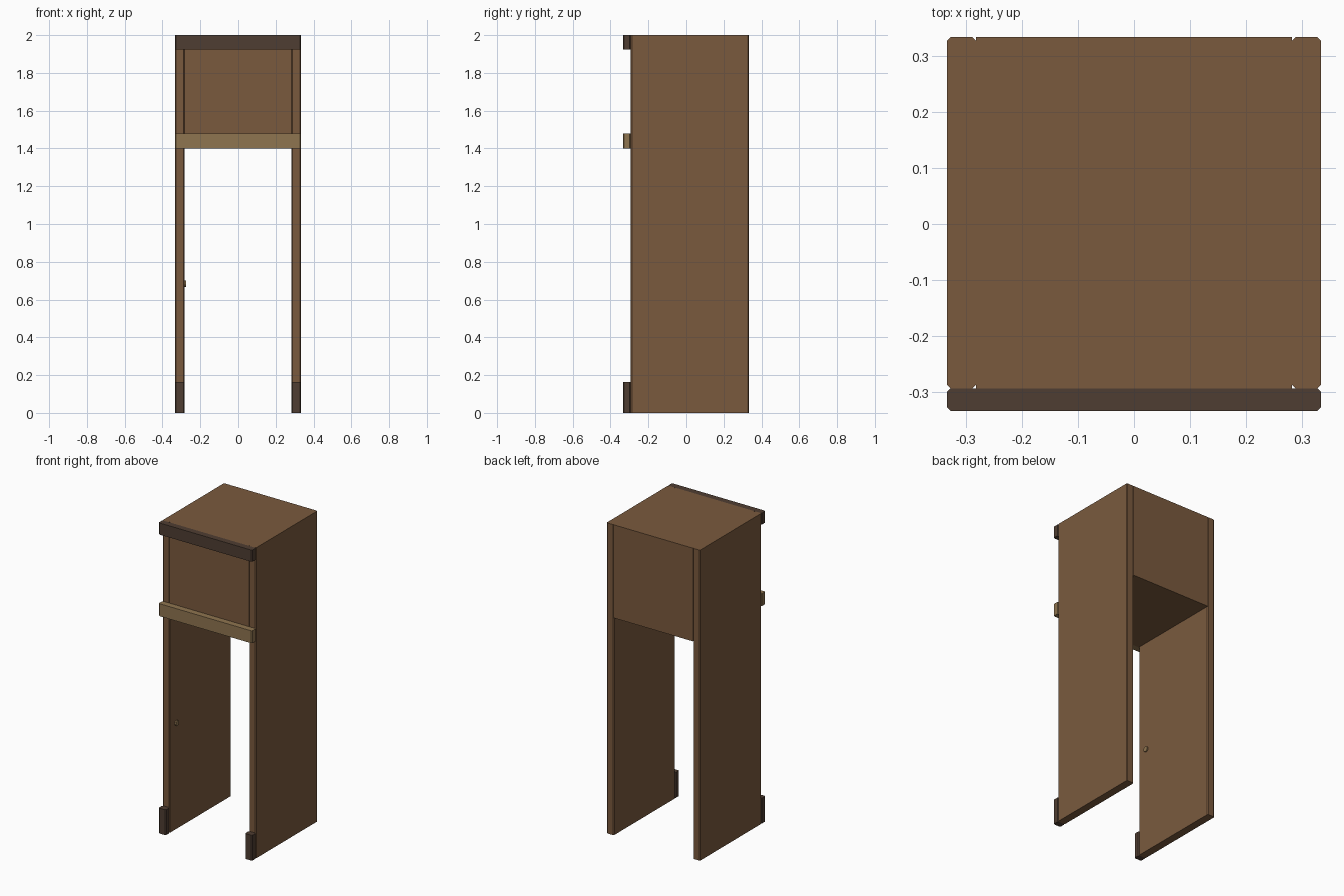
import bpy, bmesh, math
from mathutils import Matrix

if "Cube" in bpy.data.objects:
    bpy.data.objects.remove(bpy.data.objects["Cube"])


def mat(name, rgb):
    m = bpy.data.materials.new(name)
    m.diffuse_color = (*rgb, 1)
    m.use_nodes = True
    m.node_tree.nodes["Principled BSDF"].inputs["Base Color"].default_value = m.diffuse_color
    return m


BROWN = mat("brown_wood", (0.195, 0.102, 0.048))
DARK = mat("dark_wood", (0.078, 0.048, 0.032))
LIGHT = mat("light_wood", (0.275, 0.178, 0.08))


def finish(name, bm, material):
    bmesh.ops.recalc_face_normals(bm, faces=bm.faces)
    me = bpy.data.meshes.new(name)
    bm.to_mesh(me)
    bm.free()
    me.materials.append(material)
    ob = bpy.data.objects.new(name, me)
    bpy.context.collection.objects.link(ob)
    return ob


def board(name, lo, hi, material, chamfer=0.006):
    """Box between two corners, with chamfered upright edges."""
    bm = bmesh.new()
    bmesh.ops.create_cube(bm, size=1)
    for v in bm.verts:
        v.co = [lo[i] if v.co[i] < 0 else hi[i] for i in range(3)]
    if chamfer:
        upright = [e for e in bm.edges
                   if abs(e.verts[0].co.z - e.verts[1].co.z) > 1e-5]
        bmesh.ops.bevel(bm, geom=upright, offset=chamfer, segments=1,
                        affect='EDGES', profile=0.5)
    return finish(name, bm, material)


W = 0.333        # half width and depth
IN = 0.282       # inner face of the side panels
FRONT = -0.293   # front of the carcass, behind the trim

# side panels and their foot blocks
for side, s in (("left", -1), ("right", 1)):
    x0, x1 = sorted((s * IN, s * W))
    board(side + "_panel", (x0, FRONT, 0), (x1, W, 2), BROWN)
    board(side + "_foot_block", (x0, -W, 0), (x1, FRONT, 0.163), DARK)

# upper block bridging the panels
board("upper_block", (-IN, FRONT, 1.4), (IN, W, 2), BROWN, 0)

# front trim
board("top_trim", (-W, -W, 1.925), (W, FRONT, 2), DARK)
board("middle_trim", (-W, -W, 1.4), (W, FRONT, 1.48), LIGHT)

# small round knob on the inside of the left panel
bm = bmesh.new()
bmesh.ops.create_cone(bm, cap_ends=True, segments=12, radius1=0.017, radius2=0.017, depth=0.014,
                      matrix=Matrix.Translation((-0.281, -0.225, 0.683))
                      @ Matrix.Rotation(math.pi / 2, 4, 'Y'))
finish("inner_knob", bm, LIGHT)
